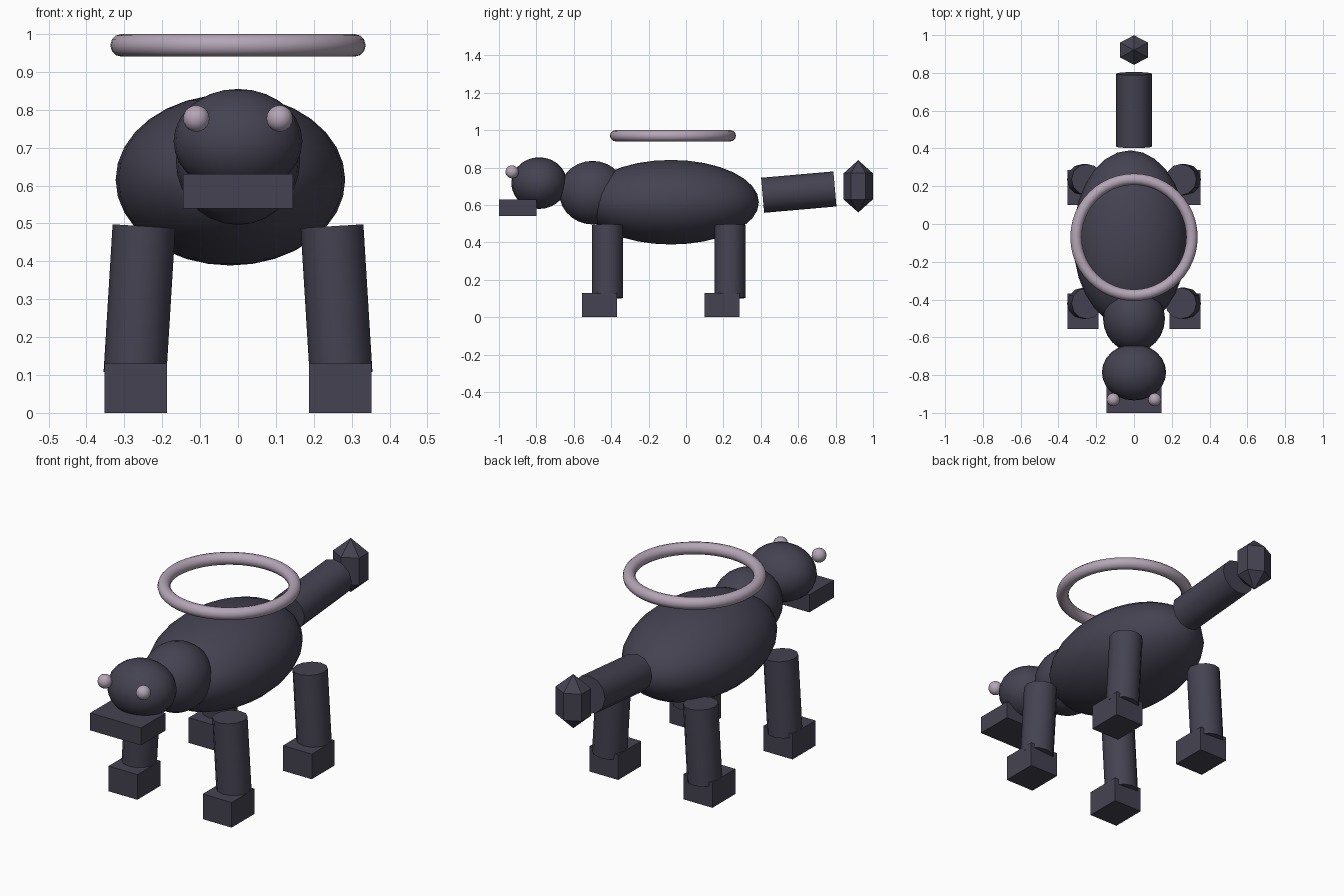
import bpy, math

if "Cube" in bpy.data.objects:
    bpy.data.objects.remove(bpy.data.objects["Cube"])


def material(name, rgb):
    m = bpy.data.materials.new(name)
    m.diffuse_color = (*rgb, 1)
    m.use_nodes = True
    m.node_tree.nodes["Principled BSDF"].inputs["Base Color"].default_value = m.diffuse_color
    return m


DARK = material("dark_slate", (0.058, 0.055, 0.082))
PALE = material("pale_mauve", (0.46, 0.38, 0.47))


def finish(name, mat, angle=40):
    o = bpy.context.object
    o.name = name
    o.data.materials.append(mat)
    bpy.ops.object.shade_smooth_by_angle(angle=math.radians(angle))
    return o


def ball(name, loc, radii, mat=DARK, seg=24, rings=14, angle=40):
    bpy.ops.mesh.primitive_uv_sphere_add(segments=seg, ring_count=rings, radius=1, location=loc)
    bpy.context.object.scale = radii
    bpy.ops.object.transform_apply(location=False, rotation=False)
    return finish(name, mat, angle)


def box(name, lo, hi):
    bpy.ops.mesh.primitive_cube_add(size=1, location=[(a + b) / 2 for a, b in zip(lo, hi)])
    bpy.context.object.scale = [b - a for a, b in zip(lo, hi)]
    bpy.ops.object.transform_apply(location=False, rotation=False)
    return finish(name, DARK)


def tube(name, loc, radius, length, rot):
    bpy.ops.mesh.primitive_cylinder_add(vertices=12, radius=radius, depth=length,
                                        location=loc, rotation=rot)
    return finish(name, DARK)


# Torso, neck and head
ball("body", (-0.02, -0.08, 0.615), (0.303, 0.47, 0.226), seg=28, rings=16)
ball("neck", (0, -0.50, 0.666), (0.164, 0.178, 0.17))
ball("head", (0, -0.785, 0.717), (0.17, 0.149, 0.138))
box("muzzle", (-0.145, -1.0, 0.54), (0.145, -0.80, 0.63))

# Legs splayed slightly outwards, paws and eyes on both sides
for side, s in (("left", -1), ("right", 1)):
    ball(side + "_eye", (0.11 * s, -0.93, 0.777), (0.035,) * 3, PALE, 16, 10)
    for end, y in (("front", -0.42), ("back", 0.235)):
        tube(f"{end}_{side}_leg", (0.26 * s, y, 0.298), 0.083, 0.39,
             (0, -s * math.radians(3.5), 0))
        xs = sorted((0.187 * s, 0.352 * s))
        box(f"{end}_{side}_paw", (xs[0], y - 0.135, 0), (xs[1], y + 0.052, 0.13))

# Tail rod with a faceted tip floating behind it
tube("tail", (0, 0.603, 0.669), 0.094, 0.388, (math.radians(-85), 0, 0))
ball("tail_tip", (0, 0.921, 0.70), (0.1, 0.09, 0.14), seg=6, rings=3, angle=20)

# Ring hovering above the back
bpy.ops.mesh.primitive_torus_add(major_segments=48, minor_segments=12, major_radius=0.307,
                                 minor_radius=0.03, location=(0, -0.07, 0.97))
finish("halo_ring", PALE)
